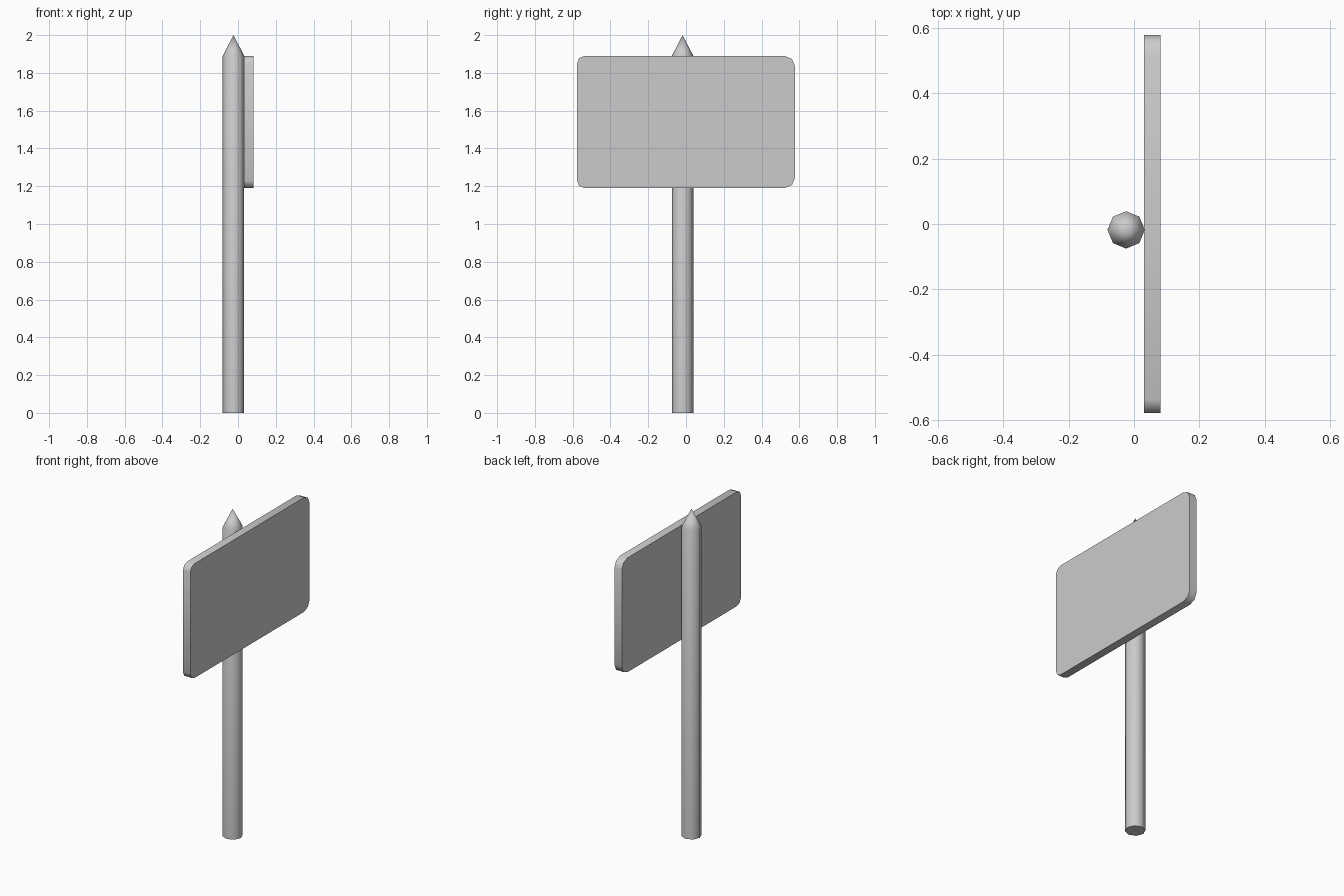
import bpy
import bmesh
import math

if "Cube" in bpy.data.objects:
    bpy.data.objects.remove(bpy.data.objects["Cube"])

POST_X, POST_Y, POST_R = -0.024, -0.018, 0.057


def make_object(name, bm, angle):
    bmesh.ops.recalc_face_normals(bm, faces=bm.faces)
    mesh = bpy.data.meshes.new(name)
    bm.to_mesh(mesh)
    bm.free()
    obj = bpy.data.objects.new(name, mesh)
    bpy.context.collection.objects.link(obj)
    bpy.ops.object.select_all(action='DESELECT')
    obj.select_set(True)
    bpy.context.view_layer.objects.active = obj
    bpy.ops.object.shade_smooth_by_angle(angle=math.radians(angle))
    return obj


# Eight-sided post with a pointed top
bm = bmesh.new()
rings = []
for z in (0.0, 1.89):
    rings.append([bm.verts.new((POST_X + POST_R * math.cos(i * math.pi / 4),
                                POST_Y + POST_R * math.sin(i * math.pi / 4), z))
                  for i in range(8)])
tip = bm.verts.new((POST_X, POST_Y, 2.0))
bm.faces.new(rings[0])
for i in range(8):
    j = (i + 1) % 8
    bm.faces.new((rings[0][i], rings[0][j], rings[1][j], rings[1][i]))
    bm.faces.new((rings[1][i], rings[1][j], tip))
make_object("post", bm, 60)

# Sign board: outline with rounded corners, extruded along x
bm = bmesh.new()
Y0, Y1, Z0, Z1 = -0.577, 0.577, 1.19, 1.89
# corner centre, radius and starting angle
corners = [(Y1, Z1, 0.055, 0), (Y0, Z1, 0.04, 90),
           (Y0, Z0, 0.04, 180), (Y1, Z0, 0.055, 270)]
outline = []
for y, z, r, start in corners:
    cy = y - math.copysign(r, y)
    cz = z - (r if z > 1.5 else -r)
    for step in (0, 45, 90):
        a = math.radians(start + step)
        outline.append(bm.verts.new((0.031, cy + r * math.cos(a), cz + r * math.sin(a))))
face = bm.faces.new(outline)
ext = bmesh.ops.extrude_face_region(bm, geom=[face], use_keep_orig=True)
moved = [v for v in ext["geom"] if isinstance(v, bmesh.types.BMVert)]
bmesh.ops.translate(bm, verts=moved, vec=(0.05, 0, 0))
make_object("sign_board", bm, 60)
